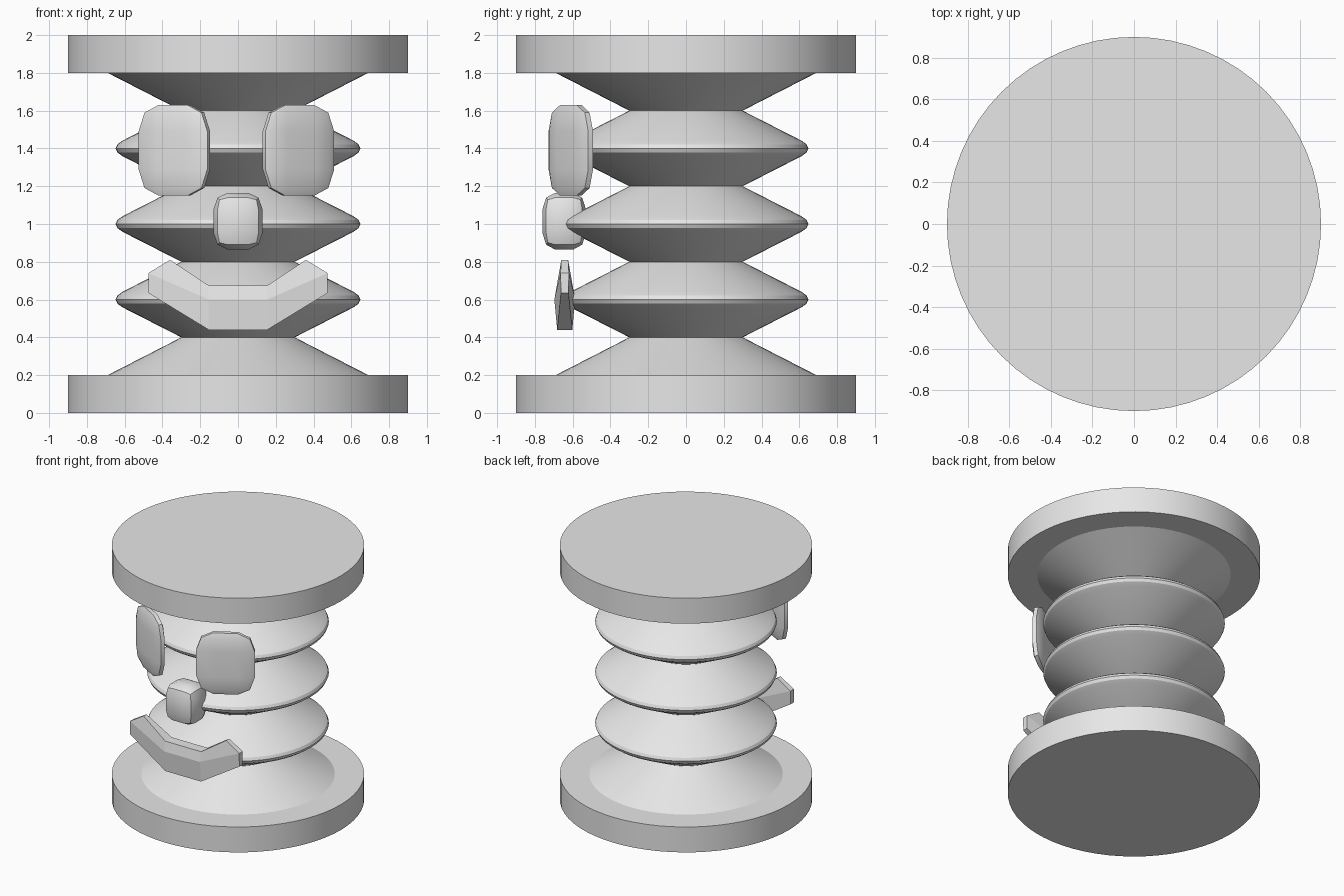
import bpy, bmesh, math
from mathutils import Matrix

if "Cube" in bpy.data.objects:
    bpy.data.objects.remove(bpy.data.objects["Cube"])

grey = bpy.data.materials.new("plain_grey")
grey.diffuse_color = (0.8, 0.8, 0.8, 1)
grey.use_nodes = True
grey.node_tree.nodes["Principled BSDF"].inputs["Base Color"].default_value = grey.diffuse_color


def add_object(name, bm, angle=30):
    """Turn a bmesh into a grey object with angle-limited smoothing."""
    bmesh.ops.recalc_face_normals(bm, faces=bm.faces)
    mesh = bpy.data.meshes.new(name)
    bm.to_mesh(mesh)
    bm.free()
    mesh.materials.append(grey)
    obj = bpy.data.objects.new(name, mesh)
    bpy.context.collection.objects.link(obj)
    bpy.ops.object.select_all(action='DESELECT')
    obj.select_set(True)
    bpy.context.view_layer.objects.active = obj
    if angle:
        bpy.ops.object.shade_smooth_by_angle(angle=math.radians(angle))
    return obj


def lathe(name, profile, segments=64):
    """Revolve (radius, height) points around z and cap both ends."""
    bm = bmesh.new()
    rings = [[bm.verts.new((r * math.cos(a), r * math.sin(a), z))
              for a in (2 * math.pi * i / segments for i in range(segments))]
             for r, z in profile]
    for low, high in zip(rings, rings[1:]):
        for i in range(segments):
            j = (i + 1) % segments
            bm.faces.new((low[i], low[j], high[j], high[i]))
    bm.faces.new(rings[0][::-1])
    bm.faces.new(rings[-1])
    return add_object(name, bm)


def rounded_block(name, size, location, turn=0):
    """Bevelled cube stretched to size, then turned about z."""
    bm = bmesh.new()
    bmesh.ops.create_cube(bm, size=1)
    bmesh.ops.bevel(bm, geom=bm.edges[:], offset=0.29, segments=2,
                    profile=0.5, affect='EDGES')
    bm.transform(Matrix.Translation(location)
                 @ Matrix.Rotation(math.radians(turn), 4, 'Z')
                 @ Matrix.Diagonal((*size, 1)))
    return add_object(name, bm)


# End discs
lathe("bottom_disc", [(0.9, 0), (0.9, 0.2)])
lathe("top_disc", [(0.9, 1.8), (0.9, 2)])

# Bellows: flared ends with three rounded folds between
profile = [(0.69, 0.2), (0.3, 0.4)]
for z in (0.6, 1.0, 1.4):
    profile += [(0.61, z - 0.042), (0.638, z - 0.022), (0.648, z),
                (0.638, z + 0.022), (0.61, z + 0.042), (0.3, z + 0.2)]
profile.append((0.69, 1.8))
lathe("bellows", profile)

# Eyes turned outward, and nose
rounded_block("left_eye", (0.42, 0.07, 0.48), (-0.337, -0.61, 1.39), -30)
rounded_block("right_eye", (0.42, 0.07, 0.48), (0.32, -0.61, 1.39), 30)
rounded_block("nose", (0.26, 0.23, 0.30), (0, -0.645, 1.015))

# Mouth: three rows (lower, ridge, upper) of (x, z, half thickness)
rows = [[(0.475, 0.635, 0.02), (0.155, 0.44, 0.04)],
        [(0.475, 0.74, 0.022), (0.155, 0.6, 0.055)],
        [(0.36, 0.81, 0.018), (0.155, 0.675, 0.04)]]
bm = bmesh.new()
sides = []
for s in (-1, 1):
    sides.append([[bm.verts.new((x, -0.642 + s * t, z)) for x, z, t in
                   [(-x, z, t) for x, z, t in row] + row[::-1]]
                  for row in rows])
for grid in sides:
    for a, b in zip(grid, grid[1:]):
        for i in range(3):
            bm.faces.new((a[i], a[i + 1], b[i + 1], b[i]))
front, back = sides
for r in (0, 2):
    for i in range(3):
        bm.faces.new((front[r][i], front[r][i + 1], back[r][i + 1], back[r][i]))
for i in (0, 3):
    for r in range(2):
        bm.faces.new((front[r][i], front[r + 1][i], back[r + 1][i], back[r][i]))
add_object("mouth", bm, angle=0)
